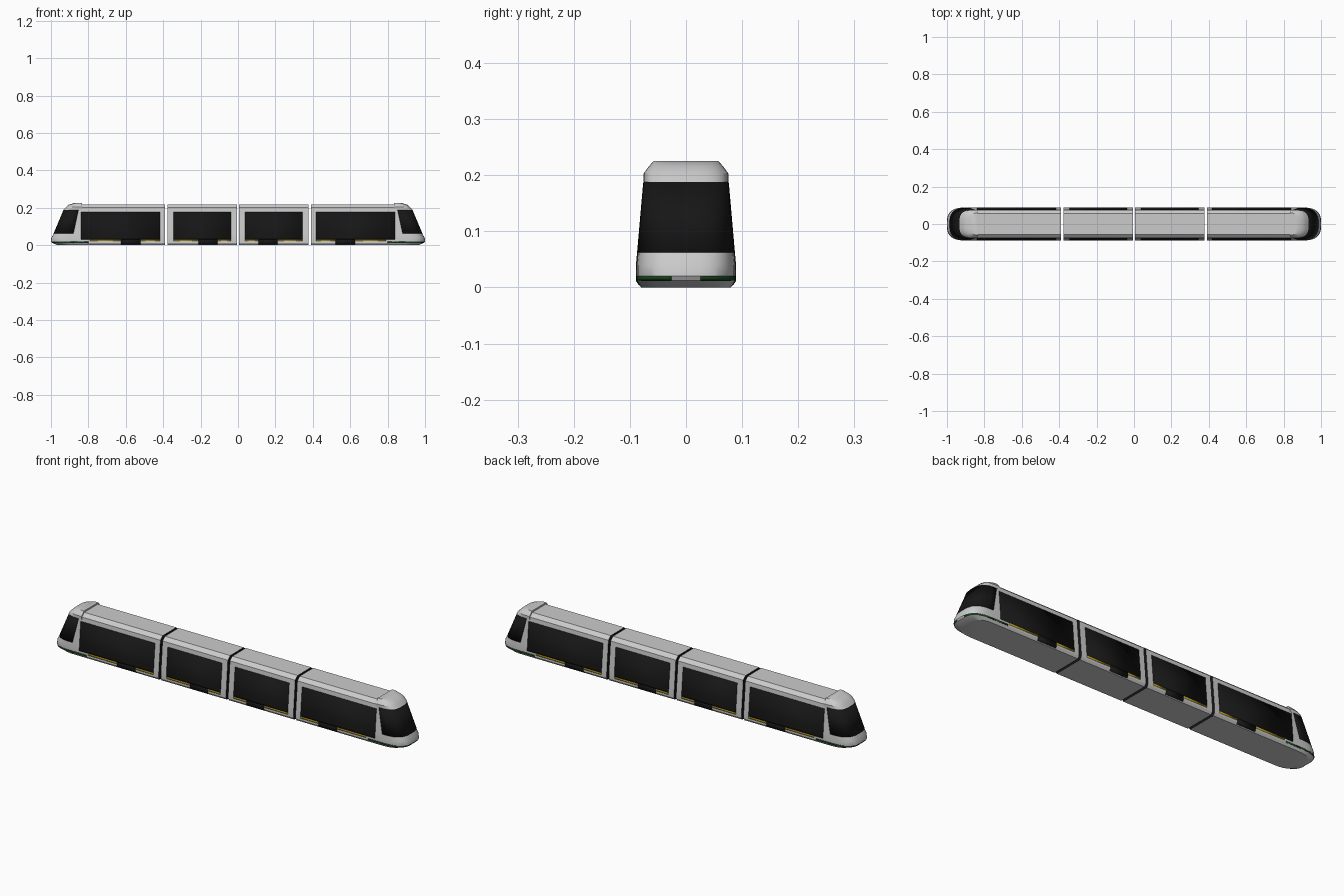
import bpy, bmesh, math

if "Cube" in bpy.data.objects:
    bpy.data.objects.remove(bpy.data.objects["Cube"])

def material(name, rgb):
    m = bpy.data.materials.new(name)
    m.diffuse_color = (*rgb, 1)
    m.use_nodes = True
    m.node_tree.nodes["Principled BSDF"].inputs["Base Color"].default_value = m.diffuse_color
    return m

BLACK = material("black_glass", (0.008, 0.008, 0.008))
YELLOW = material("yellow_trim", (0.42, 0.28, 0.01))
GREEN = material("green_trim", (0.01, 0.06, 0.015))
GREY = material("body_grey", (0.62, 0.62, 0.62))

# Body levels: height, half width, nose shoulder x, nose tip x
ROWS = [(0.0, .080, .860, .965), (.012, .088, .880, .995), (.020, .088, .880, 1.0),
        (.040, .088, .882, .998), (.062, .086, .880, .985), (.188, .075, .853, .932),
        (.200, .074, .850, .920), (.217, .055, .840, .880)]
CAP = [(.188, .0755, .853, .934), (.203, .0755, .850, .920),
       (.216, .066, .846, .905), (.225, .058, .838, .875)]
GAP = .006
JOINT = .383
SEG = 10

def half_width(z):
    for a, b in zip(ROWS, ROWS[1:]):
        if a[0] <= z <= b[0]:
            return a[1] + (b[1] - a[1]) * (z - a[0]) / (b[0] - a[0])

def nose_curve(row):
    # Rounded plan outline from one shoulder round the tip to the other
    z, w, xs, xt = row
    pts = []
    for i in range(SEG + 1):
        t = math.pi / 2 * i / SEG
        c, s = max(math.cos(t), 0), math.sin(t)
        if i == SEG:
            c = 0
        pts.append((xs + (xt - xs) * s ** (2 / 3), w * c ** (2 / 3), z))
    return pts + [(x, -y, z) for x, y, z in reversed(pts[:-1])]

def loft(name, rings, mat, closed=True, mirror_x=1, skip=(), dark_cols=(), thickness=0):
    bm = bmesh.new()
    vs = [[bm.verts.new((x * mirror_x, y, z)) for x, y, z in r] for r in rings]
    n = len(vs[0])
    for a, b in zip(vs, vs[1:]):
        for i in range(n if closed else n - 1):
            if i in skip:
                continue
            j = (i + 1) % n
            f = bm.faces.new((a[i], a[j], b[j], b[i]))
            f.material_index = int(i in dark_cols)
    if closed:
        bm.faces.new(vs[0])
        bm.faces.new(vs[-1])
    bmesh.ops.recalc_face_normals(bm, faces=bm.faces[:])
    me = bpy.data.meshes.new(name)
    bm.to_mesh(me)
    bm.free()
    ob = bpy.data.objects.new(name, me)
    bpy.context.collection.objects.link(ob)
    me.materials.append(mat)
    me.materials.append(BLACK)
    if thickness:
        mod = ob.modifiers.new("thickness", 'SOLIDIFY')
        mod.thickness, mod.offset = thickness, 0
    bpy.context.view_layer.objects.active = ob
    ob.select_set(True)
    bpy.ops.object.shade_smooth_by_angle(angle=math.radians(25))
    ob.select_set(False)
    return ob

def side_panel(name, x0, x1, z0, z1, mat, side, thickness=.0024):
    # Thin panel following the slope of the side wall
    zs = [z0] + [r[0] for r in ROWS if z0 < r[0] < z1] + [z1]
    rings = [[(x0, side * half_width(z), z), (x1, side * half_width(z), z)] for z in zs]
    loft(name, rings, mat, closed=False, thickness=thickness)

for end, label in ((1, "right"), (-1, "left")):
    # End car with rounded nose
    x0 = JOINT + GAP
    rings = []
    for r in ROWS:
        rings.append([(x0, r[1], r[0])] + nose_curve(r) + [(x0, -r[1], r[0])])
    loft(label + "_end_car", rings, GREY, mirror_x=end, dark_cols=(len(rings[0]) - 1,))

    # Raised roof fairing above the cab
    rings = [[(.835, r[1], r[0])] + nose_curve(r) + [(.835, -r[1], r[0])] for r in CAP]
    loft(label + "_roof_fairing", rings, GREY, mirror_x=end)

    # Wraparound windscreen and split bumper strip
    loft(label + "_windscreen", [nose_curve(r) for r in ROWS[4:6]], BLACK,
         closed=False, mirror_x=end, thickness=.002)
    loft(label + "_bumper_strip", [nose_curve(r) for r in ROWS[1:3]], GREEN,
         closed=False, mirror_x=end, skip=(SEG - 1, SEG), thickness=.002)

    # Middle car
    xa, xb = GAP, JOINT - GAP
    rings = [[(xa, w, z), (xb, w, z), (xb, -w, z), (xa, -w, z)] for z, w, _, _ in ROWS]
    loft(label + "_middle_car", rings, GREY, mirror_x=end, dark_cols=(1, 3))

    # Windows, doors and yellow trim on both sides of each car
    for side, face in ((-1, "front"), (1, "back")):
        for car, w0, w1, d0, d1, y1 in (("end", .418, .84, .52, .625, .79),
                                        ("middle", .037, .345, .11, .21, .345)):
            tag = f"{label}_{car}_{face}_"
            side_panel(tag + "window", w0 * end, w1 * end, .031, .178, BLACK, side)
            side_panel(tag + "door", d0 * end, d1 * end, .004, .031, BLACK, side)
            side_panel(tag + "trim_a", w0 * end, d0 * end, .021, .031, YELLOW, side)
            side_panel(tag + "trim_b", d1 * end, y1 * end, .021, .031, YELLOW, side)
        # Green sill running back from the bumper
        side_panel(f"{label}_{face}_sill", .80 * end, .88 * end, .012, .020, GREEN, side, .002)
